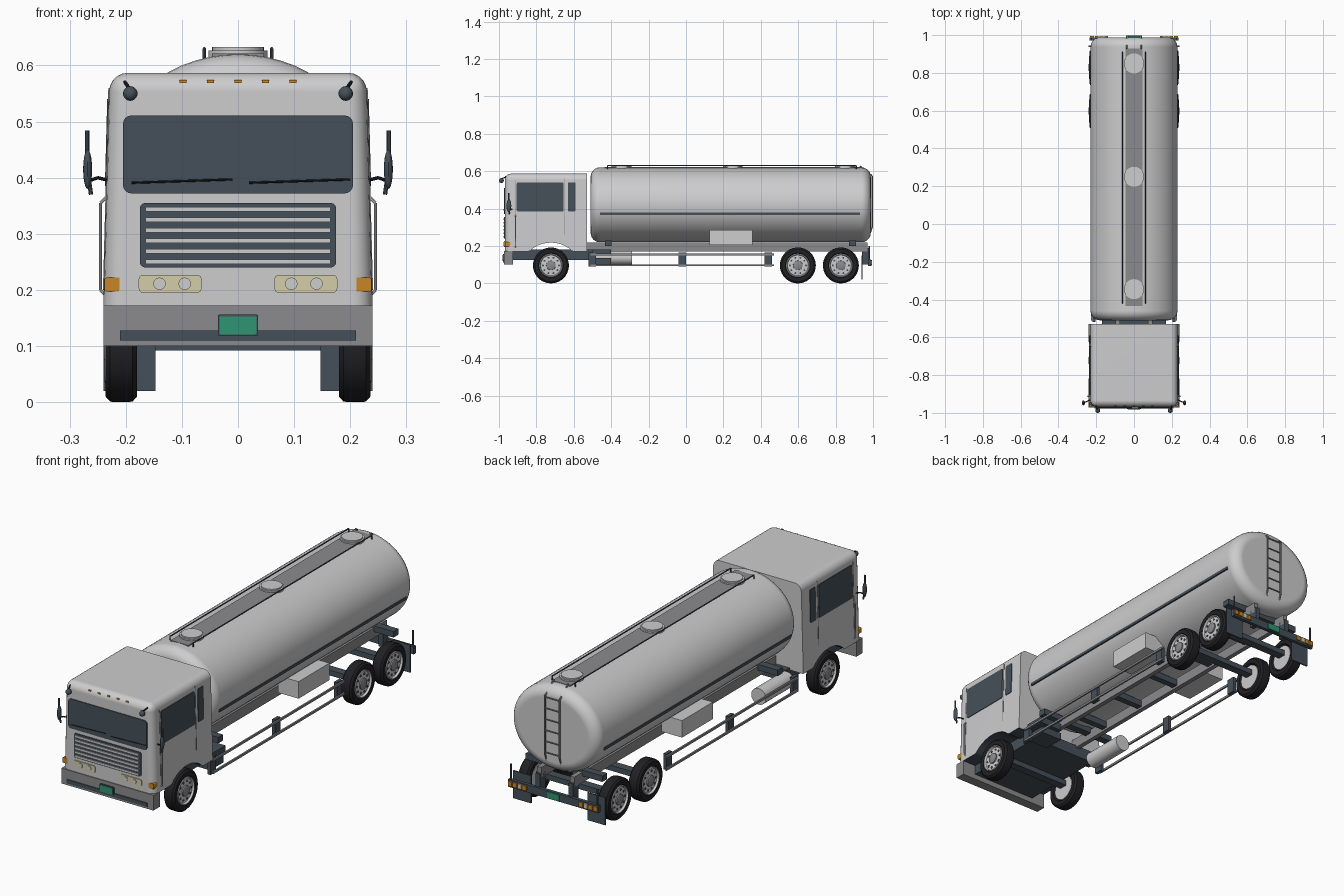
import bpy, bmesh, math
from mathutils import Vector

cube = bpy.data.objects.get("Cube")
if cube:
    bpy.data.objects.remove(cube, do_unlink=True)


def material(name, r, g, b):
    m = bpy.data.materials.new(name)
    m.use_nodes = True
    m.diffuse_color = (r, g, b, 1)
    m.node_tree.nodes["Principled BSDF"].inputs["Base Color"].default_value = (r, g, b, 1)
    return m


PAINT = material("light_paint", .61, .61, .62)
GREY = material("frame_grey", .26, .26, .27)
DARK = material("dark_slate", .06, .08, .1)
RUBBER = material("tyre_rubber", .015, .015, .018)
CREAM = material("headlight_cream", .66, .61, .4)
ORANGE = material("signal_orange", .58, .24, .02)
GREEN = material("plate_green", .03, .3, .17)


def finish(name, bm, *mats, weighted=False):
    bmesh.ops.recalc_face_normals(bm, faces=bm.faces)
    me = bpy.data.meshes.new(name)
    for f in bm.faces:
        f.smooth = True
    bm.to_mesh(me)
    bm.free()
    for m in mats:
        me.materials.append(m)
    me.set_sharp_from_angle(angle=math.radians(35))
    ob = bpy.data.objects.new(name, me)
    bpy.context.collection.objects.link(ob)
    if weighted:
        ob.modifiers.new("normals", 'WEIGHTED_NORMAL').keep_sharp = True
    return ob


def loft(bm, rings):
    rows = [[bm.verts.new(p) for p in ring] for ring in rings]
    for a, b in zip(rows, rows[1:]):
        for i in range(len(a)):
            j = (i + 1) % len(a)
            bm.faces.new((a[i], a[j], b[j], b[i]))
    bm.faces.new(rows[0])
    bm.faces.new(rows[-1])


def extrude(pts, axis, a, b):
    # 2D outline pushed along one axis, as two rings
    return [[Vector(p[:axis] + (t,) + p[axis:]) for p in pts] for t in (a, b)]


def rounded(u0, u1, v0, v1, r, n=4):
    out = []
    for k, (u, v) in enumerate(((u1 - r, v1 - r), (u0 + r, v1 - r), (u0 + r, v0 + r), (u1 - r, v0 + r))):
        for i in range(n + 1):
            t = (k + i / n) * math.pi / 2
            out.append((u + r * math.cos(t), v + r * math.sin(t)))
    return out


def lean(x, z):
    # cab sides draw in towards the roof
    return x * (1 - .11 * max(0, z - .17))


def plate(name, mat, axis, a, b, u0, u1, v0, v1, r=.004):
    rings = extrude(rounded(u0, u1, v0, v1, r), axis, a, b)
    if axis == 0:
        for ring in rings:
            for p in ring:
                p.x = lean(p.x, p.z)
    bm = bmesh.new()
    loft(bm, rings)
    return finish(name, bm, mat)


def box(name, mat, x0, x1, y0, y1, z0, z1):
    bm = bmesh.new()
    loft(bm, extrude([(x0, y0), (x1, y0), (x1, y1), (x0, y1)], 2, z0, z1))
    return finish(name, bm, mat)


def tube(name, mat, r, *pts, sides=8):
    bm = bmesh.new()
    for a, b in zip(pts, pts[1:]):
        a, b = Vector(a), Vector(b)
        d = b - a
        m = d.to_track_quat('Z', 'Y').to_matrix().to_4x4()
        m.translation = (a + b) / 2
        bmesh.ops.create_cone(bm, cap_ends=True, segments=sides, radius1=r, radius2=r, depth=d.length, matrix=m)
    return finish(name, bm, mat)


def ball(name, mat, loc, scale):
    bm = bmesh.new()
    bmesh.ops.create_uvsphere(bm, u_segments=16, v_segments=10, radius=1)
    bmesh.ops.scale(bm, vec=scale, verts=bm.verts)
    bmesh.ops.translate(bm, vec=loc, verts=bm.verts)
    return finish(name, bm, mat)


# Cab shell: side outline with wheel arch, rounded front and roof edges
FRONT, BACK, ROOF, FLOOR = -.968, -.53, .587, .17
arch = []
for i in range(13):
    t = math.radians(27 + 126 * i / 12)
    arch.append((-.722 + .14 * math.cos(t), .106 + .14 * .8 * math.sin(t)))
arch = [(y, max(z, FLOOR) if 0 < i < 12 else FLOOR) for i, (y, z) in enumerate(arch)]
outline = [(BACK, FLOOR)] + arch + [(FRONT, FLOOR), (FRONT, ROOF), (BACK, ROOF)]
bm = bmesh.new()
loft(bm, extrude(outline, 0, -.24, .24))
edges = []
for e in bm.edges:
    a, b = (v.co for v in e.verts)
    top = min(a.z, b.z) > ROOF - .001
    nose = max(a.y, b.y) < FRONT + .001
    along_x = abs(a.x - b.x) > .1
    if (top and nose) or (not along_x and (top or nose)):
        edges.append(e)
bmesh.ops.bevel(bm, geom=edges, offset=.034, segments=5, profile=.5, affect='EDGES')
bmesh.ops.recalc_face_normals(bm, faces=bm.faces)
for f in bm.faces:
    f.material_index = int(f.normal.z < -.1)
for v in bm.verts:
    v.co.x = lean(v.co.x, v.co.z)
finish("cab", bm, PAINT, DARK, weighted=True)
box("cab_underside", DARK, -.17, .17, -.93, -.5, .125, .18)

# Cab front
N = FRONT
plate("windshield", DARK, 1, N - .004, N + .002, -.205, .205, .372, .511, .015)
plate("grille", DARK, 1, N - .004, N + .002, -.175, .175, .24, .355, .01)
for i in range(6):
    z = .25 + i * .0187
    plate("grille_bar", PAINT, 1, N - .008, N, -.165, .165, z - .004, z + .004, .002)
for x in (-.19, .02):
    tube("wiper", RUBBER, .002, (x, N - .006, .391), (x + .18, N - .006, .397))
for i in range(-2, 3):
    box("roof_marker", ORANGE, i * .049 - .006, i * .049 + .006, -.967, -.95, .569, .574)
box("bumper", GREY, -.24, .24, -.972, -.925, .1, .172)
box("bumper_stripe", DARK, -.21, .21, -.976, -.97, .11, .128)
plate("front_number_plate", GREEN, 1, -.981, -.972, -.033, .033, .121, .153, .003)
plate("number_plate_frame", DARK, 1, -.979, -.972, -.036, .036, .118, .156, .003)

for s in (1, -1):
    # Lamps
    plate("headlight", CREAM, 1, N - .004, N + .002, *sorted((s * .065, s * .177)), .195, .227, .008)
    for x in (.095, .14):
        tube("headlamp", PAINT, .011, (s * x, N - .007, .211), (s * x, N, .211), sides=20)
    plate("turn_signal", ORANGE, 1, -.967, -.935, *sorted((s * .204, s * .238)), .197, .222)
    # Side glass, door seam, grab rail
    side = sorted((s * .238, s * .243))
    plate("door_window", DARK, 0, *side, -.905, -.655, .385, .54, .006)
    plate("rear_quarter_window", DARK, 0, *side, -.632, -.59, .385, .54, .006)
    plate("door_seam", GREY, 0, s * .239, s * .2415, -.65, -.646, .26, .56, .001)
    plate("front_door_seam", GREY, 0, s * .239, s * .2415, -.915, -.912, .2, .55, .001)
    tube("grab_rail", PAINT, .003, (s * .235, -.912, .19), (s * .245, -.912, .2),
         (s * .245, -.912, .355), (s * .235, -.912, .365))
    # Mirrors
    ball("side_mirror", DARK, (s * .268, -.947, .415), (.008, .013, .035))
    tube("mirror_stalk", DARK, .004, (s * .262, -.945, .37), (s * .269, -.947, .42), (s * .269, -.947, .484))
    tube("mirror_arm", RUBBER, .003, (s * .23, -.93, .395), (s * .25, -.94, .4), (s * .264, -.945, .395))
    ball("corner_mirror", DARK, (s * .192, -.987, .55), (.013, .013, .013))
    tube("corner_mirror_arm", RUBBER, .003, (s * .203, -.955, .572), (s * .194, -.985, .56))

# Tank: elliptical body with rounded ends
rings = []
R = .05
ends = [(-.51 + R - R * math.cos(a), R - R * math.sin(a)) for a in (i * math.pi / 12 for i in range(7))]
for y, d in ends + [(.478 - y, d) for y, d in reversed(ends)]:
    rings.append([((.23 - d) * math.cos(t), y, .42 + (.2 - d) * math.sin(t))
                  for t in (k * math.tau / 56 for k in range(56))])
bm = bmesh.new()
loft(bm, rings)
finish("tank", bm, PAINT, weighted=True)

# Tank top walkway and hatches
box("walkway", GREY, -.046, .046, -.435, .93, .6, .621)
for y in (-.345, .25, .85):
    tube("hatch_base", PAINT, .053, (0, y, .606), (0, y, .627), sides=32)
    tube("hatch_lid", PAINT, .046, (0, y, .625), (0, y, .633), sides=32)
for s in (1, -1):
    tube("walkway_rail", DARK, .003, (s * .06, -.42, .605), (s * .06, -.42, .63), (s * .06, .91, .63), (s * .06, .91, .605))
    box("tank_stripe", DARK, *sorted((s * .21, s * .228)), -.46, .93, .365, .378)
    box("side_locker", PAINT, *sorted((s * .12, s * .228)), .125, .355, .205, .285)
    tube("ladder_rail", GREY, .004, (s * .038, .985, .27), (s * .038, .995, .3), (s * .038, .995, .575), (s * .038, .93, .627))
for i in range(6):
    tube("ladder_rung", GREY, .003, (-.038, .995, .31 + i * .052), (.038, .995, .31 + i * .052))

# Chassis
for s in (1, -1):
    box("frame_rail", GREY, *sorted((s * .075, s * .097)), -.55, .97, .17, .218)
for y in (-.415, .89):
    box("tank_support", DARK, -.2, .2, y - .018, y + .018, .2, .228)
for y in (-.3, -.05, .2, .45, .71):
    box("cross_member", DARK, -.08, .08, y - .015, y + .015, .18, .21)

# Equipment behind the cab
tube("air_cylinder", PAINT, .038, (-.175, -.5, .138), (-.175, -.29, .138), sides=28)
box("battery_box", DARK, .1, .205, -.5, -.4, .1, .135)
box("battery_step", DARK, .1, .215, -.5, -.4, .15, .182)

# Side guards, mud flaps
for s in (1, -1):
    out = sorted((s * .22, s * .228))
    for z in (.097, .155):
        box("side_guard_rail", GREY, *out, -.51, .47, z - .005, z + .005)
    for y in (-.5, -.02, .44):
        box("guard_bracket", DARK, *sorted((s * .205, s * .221)), y - .02, y + .02, .09, .165)
    box("mud_flap", DARK, *sorted((s * .147, s * .24)), .938, .944, .02, .15)
    tube("rear_post", DARK, .004, (s * .225, .98, .1), (s * .225, .98, .2))
    box("bar_mount", DARK, *sorted((s * .075, s * .097)), .94, .98, .1, .19)
    # Tail lamps
    for x, m in ((.222, ORANGE), (.197, ORANGE), (.172, CREAM), (.147, ORANGE)):
        box("tail_lamp", m, s * x - .01, s * x + .01, .985, .995, .1, .122)
box("rear_bar", DARK, -.235, .235, .972, .988, .092, .128)
plate("rear_number_plate", GREEN, 1, .985, .994, -.033, .033, .096, .126, .003)


def turned(name, mat, s, y, profile, sides=40):
    # spin a (radius, x) profile about the axle
    bm = bmesh.new()
    loft(bm, [[(s * x, y + r * math.cos(t), .096 + r * math.sin(t))
               for t in (k * math.tau / sides for k in range(sides))] for r, x in profile])
    return finish(name, bm, mat)


# Wheels and axles
for y in (-.722, .598, .828):
    box("axle", DARK, -.19, .19, y - .02, y + .02, .1, .125)
    for s in (1, -1):
        turned("tyre", RUBBER, s, y, [(.06, .19), (.066, .181), (.086, .18), (.095, .188), (.096, .2), (.096, .218),
                                      (.095, .228), (.086, .236), (.066, .235), (.06, .226)])
        turned("wheel_rim", PAINT, s, y, [(.058, .185), (.063, .236), (.059, .238), (.055, .229), (.03, .231)])
        turned("wheel_hub", GREY, s, y, [(.026, .225), (.025, .237), (.017, .24)], 24)
        for k in range(10):
            t = k * math.tau / 10
            c = (y + .043 * math.cos(t), .096 + .043 * math.sin(t))
            tube("rim_hole", DARK, .0055, (s * .226, *c), (s * .2325, *c))
